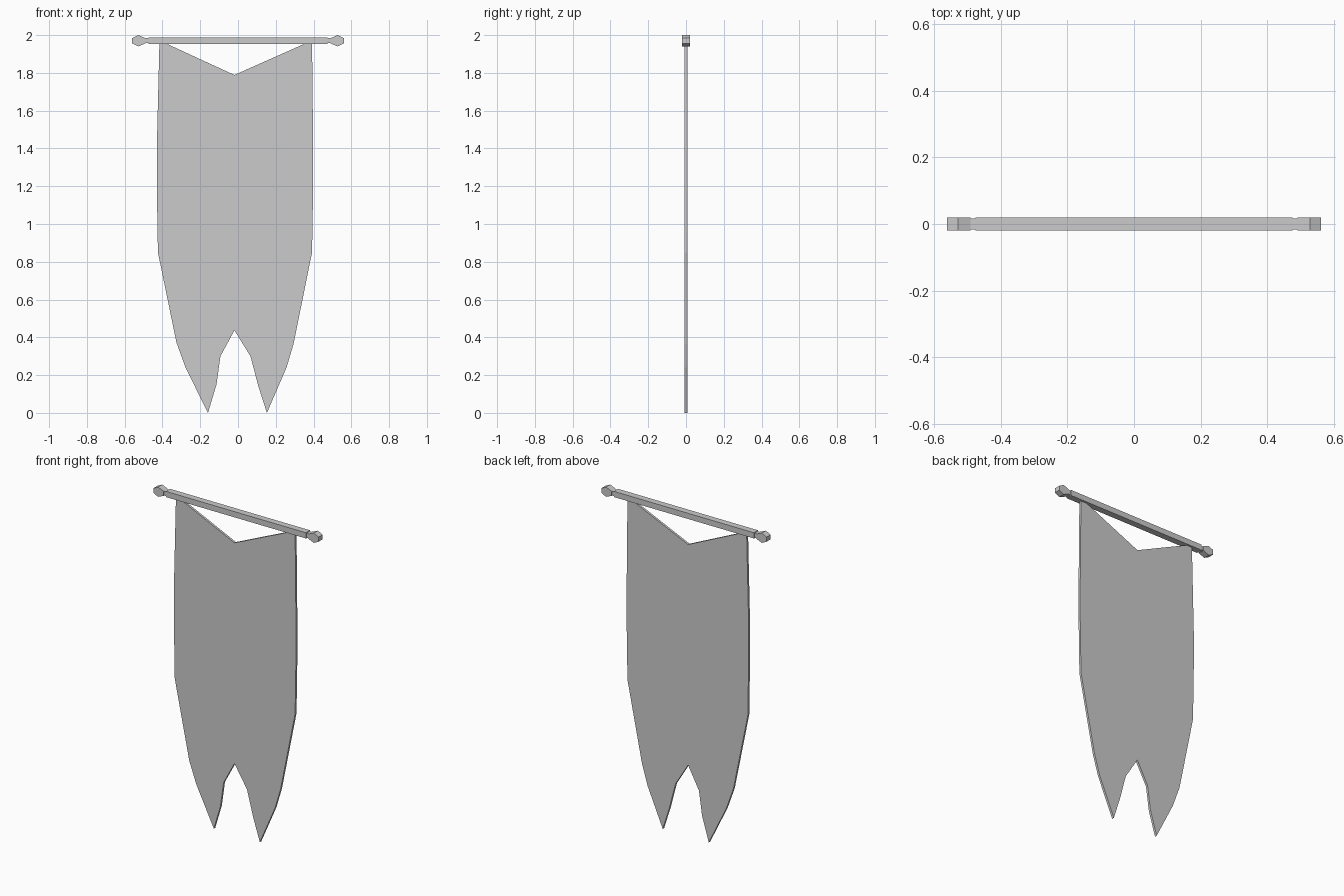
import bpy, bmesh

if "Cube" in bpy.data.objects:
    bpy.data.objects.remove(bpy.data.objects["Cube"])


def prism(name, outline, half_depth):
    """Extrude an x/z outline symmetrically along y."""
    bm = bmesh.new()
    face = bm.faces.new([bm.verts.new((x, -half_depth, z)) for x, z in outline])
    ext = bmesh.ops.extrude_face_region(bm, geom=[face])
    moved = [v for v in ext["geom"] if isinstance(v, bmesh.types.BMVert)]
    bmesh.ops.translate(bm, verts=moved, vec=(0, 2 * half_depth, 0))
    bmesh.ops.recalc_face_normals(bm, faces=bm.faces)
    mesh = bpy.data.meshes.new(name)
    bm.to_mesh(mesh)
    bm.free()
    obj = bpy.data.objects.new(name, mesh)
    bpy.context.collection.objects.link(obj)
    return obj


def rect(x0, x1, z0, z1):
    return [(x0, z0), (x1, z0), (x1, z1), (x0, z1)]


# Cloth with a sagging top edge and a forked, tapering tail
cloth = [
    (-0.416, 1.96), (-0.39, 1.96), (-0.019, 1.789), (0.365, 1.96), (0.392, 1.96),
    (0.398, 1.395), (0.398, 1.21), (0.392, 0.85), (0.294, 0.365), (0.257, 0.24),
    (0.153, 0.0), (0.108, 0.14), (0.066, 0.30), (-0.019, 0.437), (-0.093, 0.30),
    (-0.114, 0.15), (-0.159, 0.0), (-0.278, 0.24), (-0.326, 0.373),
    (-0.424, 0.85), (-0.43, 1.21), (-0.43, 1.395),
]
prism("banner_cloth", cloth, 0.007)

# Square crossbar
prism("crossbar", rect(-0.475, 0.475, 1.953, 1.988), 0.02)

# Necks and hexagonal end knobs on both sides
knob = [(0.49, 1.984), (0.49, 1.956), (0.528, 1.94),
        (0.56, 1.956), (0.56, 1.984), (0.528, 2.0)]
for side, s in (("left", -1), ("right", 1)):
    prism(side + "_neck", [(s * x, z) for x, z in rect(0.47, 0.495, 1.957, 1.984)], 0.016)
    prism(side + "_knob", [(s * x, z) for x, z in knob], 0.02)
